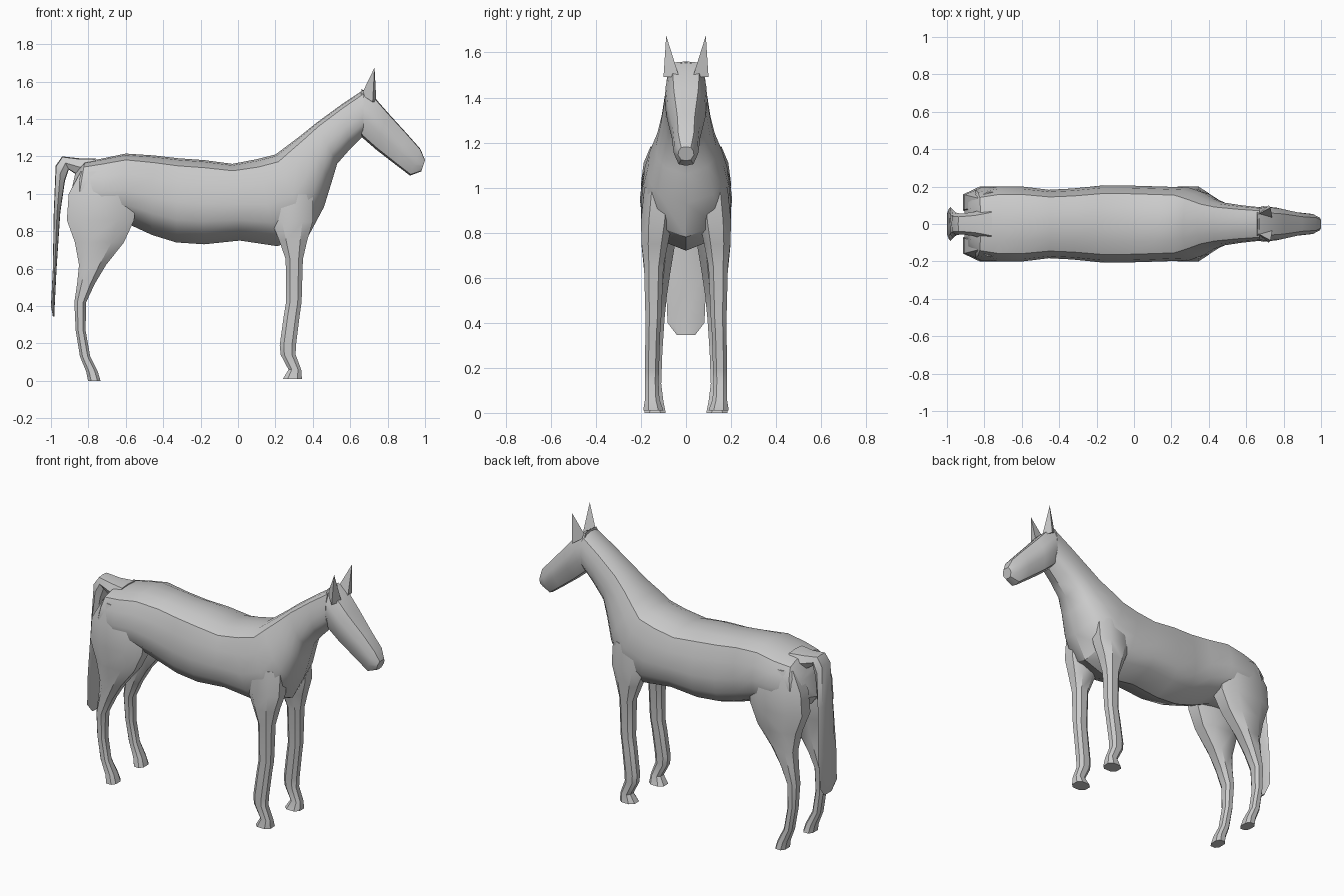
import bpy
import bmesh
import math
from mathutils import Vector

default_cube = bpy.data.objects.get("Cube")
if default_cube:
    bpy.data.objects.remove(default_cube, do_unlink=True)

# One plain coat colour
coat = bpy.data.materials.new("light grey coat")
coat.use_nodes = True
coat_colour = (0.6, 0.6, 0.6, 1)
coat.diffuse_color = coat_colour
coat.node_tree.nodes["Principled BSDF"].inputs["Base Color"].default_value = coat_colour


def finish(name, bm, angle):
    """Turn a bmesh into a coloured object with sharp edges kept."""
    bmesh.ops.recalc_face_normals(bm, faces=bm.faces)
    mesh = bpy.data.meshes.new(name)
    bm.to_mesh(mesh)
    bm.free()
    mesh.materials.append(coat)
    obj = bpy.data.objects.new(name, mesh)
    bpy.context.collection.objects.link(obj)
    bpy.ops.object.select_all(action="DESELECT")
    obj.select_set(True)
    bpy.context.view_layer.objects.active = obj
    bpy.ops.object.shade_smooth_by_angle(angle=math.radians(angle))
    return obj


def loft(name, rings, angle=35):
    """Skin a series of equal rings and cap both ends."""
    bm = bmesh.new()
    loops = [[bm.verts.new(point) for point in ring] for ring in rings]
    for lower, upper in zip(loops, loops[1:]):
        for i in range(len(lower)):
            j = (i + 1) % len(lower)
            bm.faces.new((lower[i], lower[j], upper[j], upper[i]))
    bm.faces.new(loops[0])
    bm.faces.new(loops[-1])
    return finish(name, bm, angle)


def spine_rings(rows, half_section):
    """Each row: top x, top z, bottom x, bottom z, half width."""
    mirrored = [(-y, t) for y, t in reversed(half_section) if y > 0]
    section = half_section + mirrored
    rings = []
    for top_x, top_z, low_x, low_z, width in rows:
        top, low = Vector((top_x, 0, top_z)), Vector((low_x, 0, low_z))
        rings.append([top.lerp(low, t) + Vector((0, y * width, 0)) for y, t in section])
    return rings


def leg_rings(rows, side):
    """Each row: height, back x, front x, inner y, outer y."""
    corner = 0.5
    octagon = [(1, corner), (corner, 1), (-corner, 1), (-1, corner),
               (-1, -corner), (-corner, -1), (corner, -1), (1, -corner)]
    rings = []
    for z, back, front, inner, outer in rows:
        cx, cy = (back + front) / 2, (inner + outer) / 2
        rx, ry = (front - back) / 2, (outer - inner) / 2
        rings.append([Vector((cx + u * rx, side * (cy + v * ry), z)) for u, v in octagon])
    return rings


# Barrel, chest and neck as one continuous skin
barrel_section = [(0, 0), (0.45, 0.02), (0.79, 0.09), (0.94, 0.28), (1, 0.52),
                  (0.94, 0.73), (0.7, 0.88), (0, 1)]
body_rows = [
    (-0.87, 1.11, -0.91, 0.93, 0.12),
    (-0.82, 1.17, -0.87, 0.87, 0.18),
    (-0.72, 1.19, -0.74, 0.85, 0.2),
    (-0.6, 1.215, -0.59, 0.84, 0.2),
    (-0.45, 1.205, -0.46, 0.78, 0.183),
    (-0.32, 1.19, -0.33, 0.74, 0.19),
    (-0.18, 1.18, -0.18, 0.73, 0.205),
    (-0.03, 1.16, 0.01, 0.75, 0.205),
    (0.1, 1.185, 0.21, 0.72, 0.2),
    (0.2, 1.21, 0.38, 0.78, 0.195),
    (0.26, 1.255, 0.46, 0.93, 0.17),
    (0.34, 1.315, 0.5, 1.06, 0.135),
    (0.42, 1.38, 0.53, 1.16, 0.115),
    (0.55, 1.475, 0.6, 1.24, 0.1),
    (0.67, 1.555, 0.67, 1.31, 0.09),
]
loft("body_and_neck", spine_rings(body_rows, barrel_section))

# Head with a flat face plane and blunt muzzle
head_section = [(0, 0), (0.62, 0.02), (0.95, 0.3), (1, 0.6), (0.6, 0.95), (0, 1)]
head_rows = [
    (0.66, 1.56, 0.64, 1.34, 0.085),
    (0.73, 1.515, 0.665, 1.3, 0.095),
    (0.8, 1.435, 0.74, 1.235, 0.087),
    (0.9, 1.325, 0.85, 1.15, 0.063),
    (0.975, 1.24, 0.92, 1.097, 0.055),
    (1, 1.18, 0.98, 1.12, 0.035),
]
loft("head", spine_rings(head_rows, head_section))

# Tail: a short dock that bends into a flat hanging brush
tail_section = [(0, 0), (0.7, 0.05), (1, 0.5), (0.7, 0.95), (0, 1)]
tail_rows = [
    (-0.76, 1.19, -0.78, 1.08, 0.09),
    (-0.85, 1.19, -0.86, 1.1, 0.065),
    (-0.94, 1.2, -0.905, 1.13, 0.055),
    (-0.975, 1.15, -0.925, 1.07, 0.06),
    (-0.985, 0.9, -0.95, 0.9, 0.075),
    (-0.99, 0.6, -0.97, 0.6, 0.09),
    (-1, 0.4, -0.98, 0.4, 0.082),
    (-0.99, 0.345, -0.98, 0.345, 0.04),
]
loft("tail", spine_rings(tail_rows, tail_section))

# Legs, from the buried shoulder or thigh down to the hoof
front_leg_rows = [
    (1.0, 0.17, 0.4, 0.05, 0.185),
    (0.85, 0.18, 0.4, 0.06, 0.2),
    (0.75, 0.22, 0.37, 0.08, 0.197),
    (0.65, 0.255, 0.347, 0.1, 0.186),
    (0.42, 0.257, 0.34, 0.11, 0.18),
    (0.35, 0.245, 0.33, 0.115, 0.18),
    (0.19, 0.223, 0.31, 0.12, 0.183),
    (0.14, 0.228, 0.308, 0.122, 0.182),
    (0.06, 0.27, 0.338, 0.118, 0.182),
    (0.01, 0.24, 0.342, 0.1, 0.19),
]
hind_leg_rows = [
    (1.12, -0.84, -0.62, 0.05, 0.17),
    (1.0, -0.905, -0.55, 0.04, 0.195),
    (0.86, -0.915, -0.555, 0.03, 0.2),
    (0.74, -0.872, -0.61, 0.05, 0.197),
    (0.62, -0.85, -0.705, 0.07, 0.185),
    (0.52, -0.86, -0.765, 0.085, 0.178),
    (0.42, -0.875, -0.812, 0.095, 0.175),
    (0.27, -0.868, -0.815, 0.105, 0.172),
    (0.13, -0.845, -0.79, 0.11, 0.172),
    (0.05, -0.812, -0.75, 0.1, 0.178),
    (0, -0.802, -0.735, 0.09, 0.185),
]

# Ear: a sharp three-sided spike
ear_points = [(0.66, 0.05, 1.53), (0.74, 0.03, 1.49), (0.72, 0.1, 1.49), (0.73, 0.088, 1.675)]

for label, side in (("left", 1), ("right", -1)):
    loft(label + "_front_leg", leg_rings(front_leg_rows, side))
    loft(label + "_hind_leg", leg_rings(hind_leg_rows, side))
    ear = bmesh.new()
    for x, y, z in ear_points:
        ear.verts.new((x, side * y, z))
    bmesh.ops.convex_hull(ear, input=ear.verts)
    finish(label + "_ear", ear, 20)
